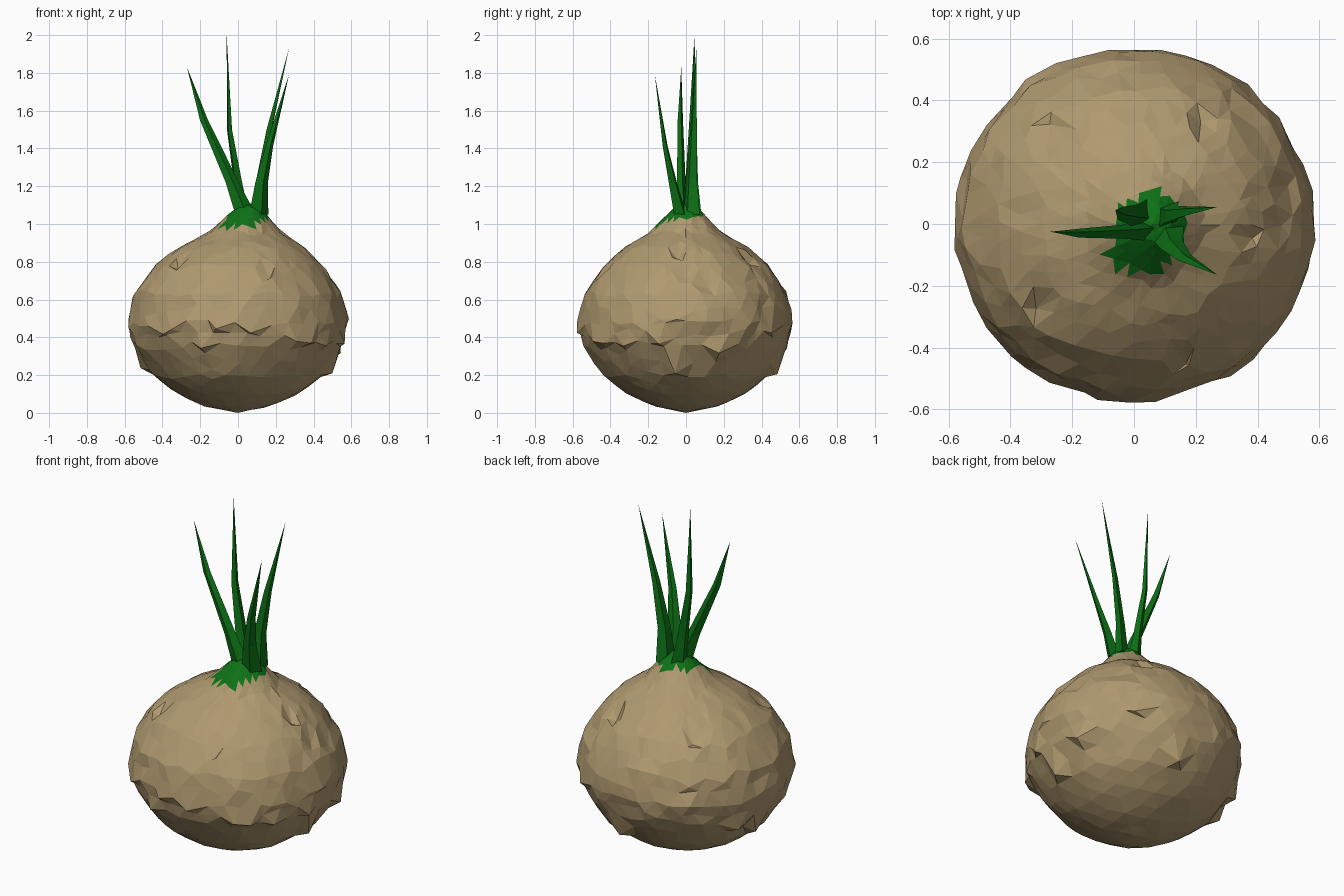
import bpy, bmesh, math, random
from mathutils import Vector

random.seed(7)
if "Cube" in bpy.data.objects:
    bpy.data.objects.remove(bpy.data.objects["Cube"], do_unlink=True)


def make_material(name, rgb):
    mat = bpy.data.materials.new(name)
    mat.use_nodes = True
    mat.diffuse_color = (*rgb, 1)
    mat.node_tree.nodes["Principled BSDF"].inputs["Base Color"].default_value = (*rgb, 1)
    return mat


tan = make_material("tan skin", (0.43, 0.32, 0.16))
green = make_material("leaf green", (0.004, 0.17, 0.008))


def finish(bm, name, materials):
    bmesh.ops.recalc_face_normals(bm, faces=bm.faces)
    mesh = bpy.data.meshes.new(name)
    bm.to_mesh(mesh)
    bm.free()
    for mat in materials:
        mesh.materials.append(mat)
    obj = bpy.data.objects.new(name, mesh)
    bpy.context.collection.objects.link(obj)
    return obj


# Bulb outline from the neck down to the root, as radius and height
PROFILE = [(0, 1.11), (0.065, 1.09), (0.12, 1.03), (0.2, 0.95), (0.33, 0.88),
           (0.46, 0.77), (0.55, 0.63), (0.585, 0.48), (0.555, 0.36),
           (0.45, 0.2), (0.34, 0.11), (0.18, 0.035), (0, 0)]


def outline(t):
    s = t * (len(PROFILE) - 1)
    i = min(int(s), len(PROFILE) - 2)
    return Vector(PROFILE[i]).lerp(Vector(PROFILE[i + 1]), s - i)


def make_bulb():
    bm = bmesh.new()
    bmesh.ops.create_icosphere(bm, subdivisions=4, radius=1)
    for v in bm.verts:
        t = math.acos(max(-1, min(1, v.co.z))) / math.pi
        angle = math.atan2(v.co.y, v.co.x)
        side = math.sin(t * math.pi)
        # Uneven facets, with a few folds in the papery skin round the middle
        t += random.uniform(-0.011, 0.011) * side
        angle += random.uniform(-0.04, 0.04)
        r, z = outline(max(0, min(1, t)))
        r += random.uniform(-0.009, 0.009) * side
        if 0.35 < t < 0.75 and random.random() < 0.07:
            z -= 0.045
            r += 0.015
        lean = 0.06 * max(0, (z - 0.75) / 0.35)
        v.co = (r * math.cos(angle) + lean, r * math.sin(angle) * 0.98, z)
    # Green collar on the neck, reaching lower at the front
    for f in bm.faces:
        c = f.calc_center_median()
        f.material_index = int(c.z > 1.04 + 0.35 * min(c.y, 0) + random.uniform(-0.015, 0.015))
    finish(bm, "bulb", [tan, green])


def make_leaf(name, path, widths, turn):
    bm = bmesh.new()
    rings = []
    for p, w in zip(path, widths):
        ring = []
        for k in range(4):
            a = turn + k * math.pi / 2
            flat = 1.0 if k % 2 == 0 else 0.65
            ring.append(bm.verts.new(Vector(p) + Vector((math.cos(a), math.sin(a), 0)) * w * flat))
        rings.append(ring)
    tip = bm.verts.new(path[-1])
    for low, high in zip(rings, rings[1:]):
        for k in range(4):
            n = (k + 1) % 4
            bm.faces.new((low[k], low[n], high[n], high[k]))
    for k in range(4):
        bm.faces.new((rings[-1][k], rings[-1][(k + 1) % 4], tip))
    bm.faces.new(rings[0][::-1])
    bmesh.ops.triangulate(bm, faces=bm.faces)
    finish(bm, name, [green])


make_bulb()

# Four pointed leaves: root, bend, middle, tip
WIDTHS = (0.055, 0.036, 0.022)
LEAVES = {
    "left_leaf": ([(0.11, 0.03, 1.05), (0.12, 0.03, 1.24), (0.165, 0.04, 1.5), (0.27, 0.055, 1.93)], 0.9),
    "front_left_leaf": ([(0.11, -0.03, 1.05), (0.125, -0.07, 1.22), (0.165, -0.11, 1.41), (0.27, -0.165, 1.79)], 0.4),
    "back_leaf": ([(0.025, 0.03, 1.05), (0.0, 0.03, 1.22), (-0.045, 0.035, 1.5), (-0.06, 0.045, 2.0)], 1.2),
    "right_leaf": ([(0.04, -0.02, 1.05), (-0.03, -0.025, 1.22), (-0.18, -0.03, 1.55), (-0.27, -0.025, 1.83)], 0.2),
}
for leaf, (path, turn) in LEAVES.items():
    make_leaf(leaf, path, WIDTHS, turn)
